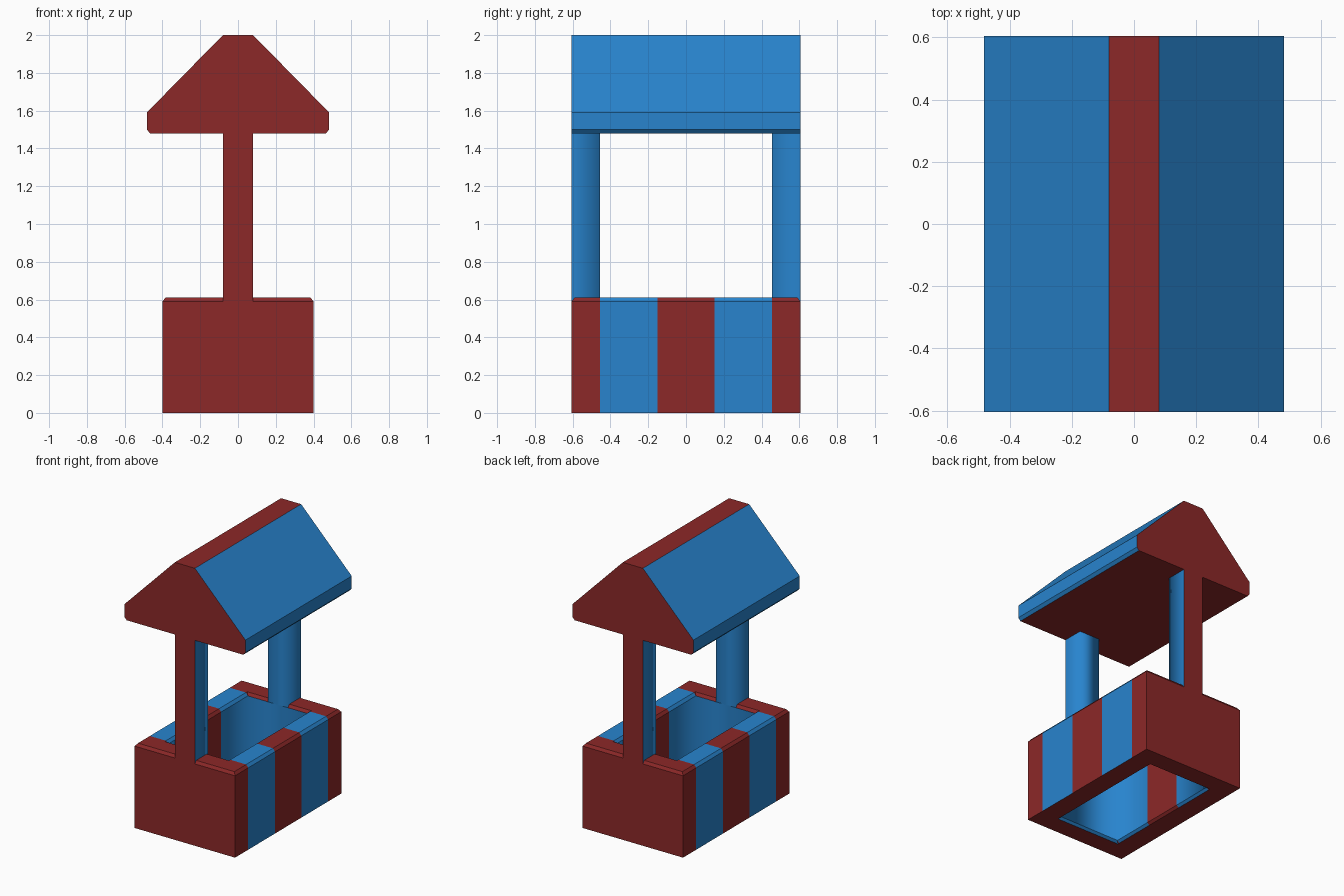
import bpy, bmesh
from mathutils import Vector

if "Cube" in bpy.data.objects:
    bpy.data.objects.remove(bpy.data.objects["Cube"])

HX, HY = 0.40, 0.605          # half size of the well wall
WX, WY = 0.16, 0.15           # wall thickness along x and y
RIM, CH = 0.61, 0.02          # rim height and chamfer height
EAVE = 1.48
RED, BLUE = 0, 1


def material(name, rgb):
    m = bpy.data.materials.new(name)
    m.diffuse_color = (*rgb, 1)
    m.use_nodes = True
    m.node_tree.nodes["Principled BSDF"].inputs["Base Color"].default_value = m.diffuse_color
    return m


MATS = [material("dark_red", (0.262, 0.0212, 0.0212)),
        material("bright_blue", (0.0212, 0.231, 0.617))]


def finish(bm, name, colour_rule):
    """Colour faces by rule; soften only vertical edges between blue faces."""
    bmesh.ops.recalc_face_normals(bm, faces=bm.faces)
    bm.normal_update()
    for f in bm.faces:
        f.material_index = colour_rule(f.normal, f.calc_center_median())
        f.smooth = True
    for e in bm.edges:
        d = (e.verts[0].co - e.verts[1].co).normalized()
        e.smooth = abs(d.z) > 0.99 and all(f.material_index == BLUE for f in e.link_faces)
    me = bpy.data.meshes.new(name)
    bm.to_mesh(me)
    bm.free()
    for m in MATS:
        me.materials.append(m)
    bpy.context.collection.objects.link(bpy.data.objects.new(name, me))


# Well wall: chamfered wall section swept round a rectangle, cut into stripes
def build_wall():
    section = [(0, 0), (0, RIM - CH), (0.1, RIM), (0.9, RIM),
               (1, RIM - CH), (1, 0.015), (0.9, 0)]
    bm = bmesh.new()
    loops = [[bm.verts.new((sx * (HX - o * WX), sy * (HY - o * WY), z)) for o, z in section]
             for sx, sy in ((1, 1), (-1, 1), (-1, -1), (1, -1))]
    n = len(section)
    for i in range(4):
        a, b = loops[i], loops[(i + 1) % 4]
        for j in range(n):
            k = (j + 1) % n
            bm.faces.new((a[j], b[j], b[k], a[k]))
    for y in (-0.455, -0.15, 0.15, 0.455):
        bmesh.ops.bisect_plane(bm, geom=bm.verts[:] + bm.edges[:] + bm.faces[:],
                               dist=1e-4, plane_co=(0, y, 0), plane_no=(0, 1, 0))

    def rule(nrm, c):
        if nrm.z < -0.9:
            return RED                                # underside
        if nrm.y * c.y < -0.05 and abs(nrm.x) < 0.1 and c.z < 0.5:
            return BLUE                               # inside of the end walls
        return BLUE if 0.15 < abs(c.y) < 0.455 else RED
    finish(bm, "well_wall", rule)


# Posts: red outer face, blue sides
def build_post(name, side):
    z0, z1 = RIM - CH, EAVE
    bm = bmesh.new()
    bmesh.ops.create_cube(bm, size=1)
    bmesh.ops.scale(bm, vec=(0.16, WY, z1 - z0), verts=bm.verts)
    bmesh.ops.translate(bm, vec=Vector((0, side * (HY - WY / 2), (z0 + z1) / 2)), verts=bm.verts)
    finish(bm, name, lambda nrm, c: RED if nrm.y * side > 0.5 else BLUE)


# Roof: gable profile extruded along y
def build_roof():
    half = [(0.465, EAVE), (0.483, 1.5), (0.483, 1.59), (0.08, 2.0)]
    profile = half + [(-x, z) for x, z in reversed(half)]
    bm = bmesh.new()
    face = bm.faces.new([bm.verts.new((x, -HY, z)) for x, z in profile])
    ext = bmesh.ops.extrude_face_region(bm, geom=[face], use_keep_orig=True)
    moved = [v for v in ext["geom"] if isinstance(v, bmesh.types.BMVert)]
    bmesh.ops.translate(bm, vec=(0, 2 * HY, 0), verts=moved)
    finish(bm, "roof", lambda nrm, c: RED if abs(nrm.y) > 0.9 or abs(nrm.z) > 0.9 else BLUE)


build_wall()
build_post("front_post", -1)
build_post("back_post", 1)
build_roof()
